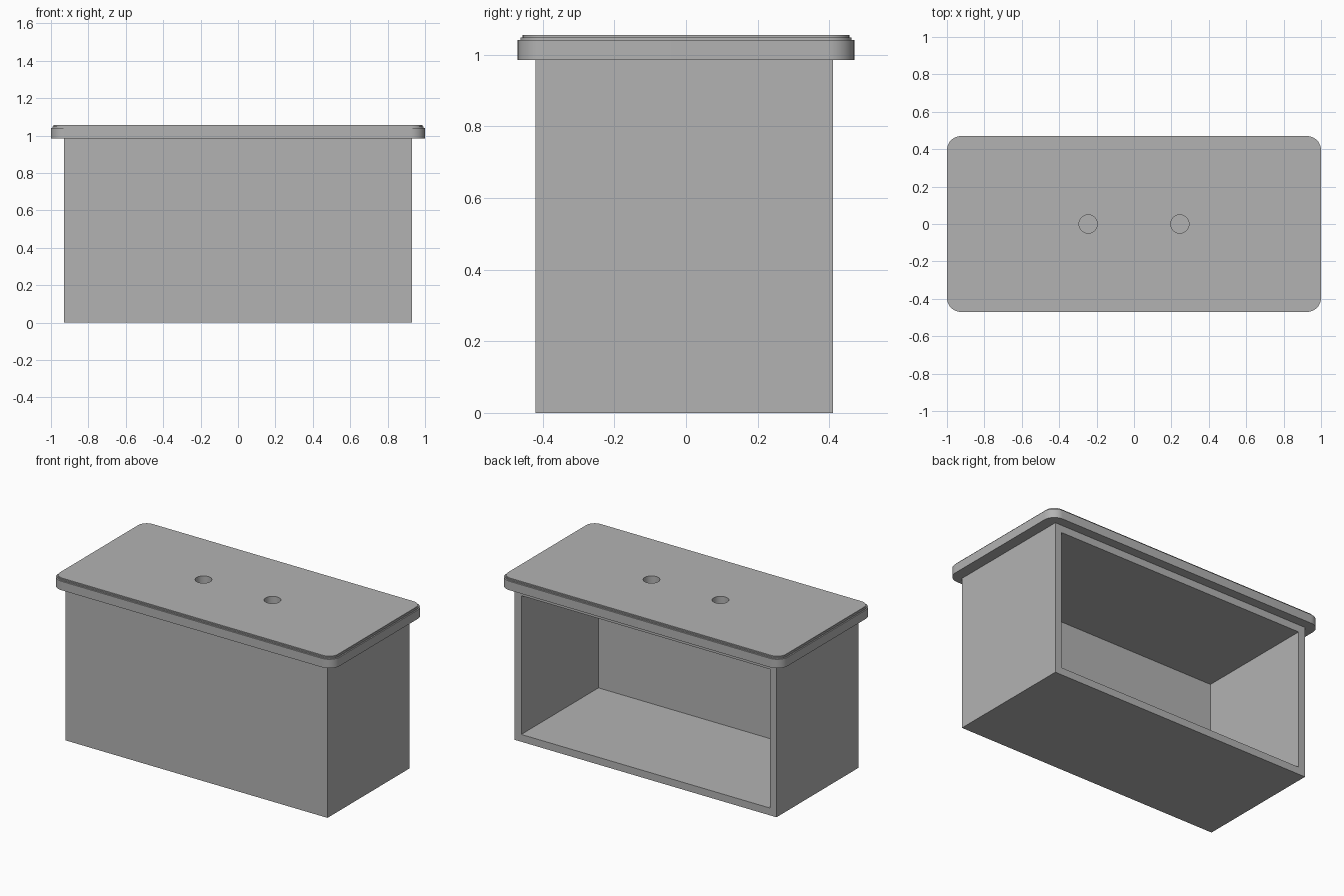
import bpy, bmesh
from math import cos, sin, pi, radians
from mathutils import Vector

cube = bpy.data.objects.get("Cube")
if cube:
    bpy.data.objects.remove(cube, do_unlink=True)

# Single plain grey
grey = bpy.data.materials.new("plain grey")
grey.use_nodes = True
grey.diffuse_color = (0.45, 0.45, 0.45, 1)
grey.node_tree.nodes["Principled BSDF"].inputs["Base Color"].default_value = grey.diffuse_color

BODY_TOP = 0.985
WALL = 0.047


def add_object(name, bm):
    bmesh.ops.recalc_face_normals(bm, faces=bm.faces)
    mesh = bpy.data.meshes.new(name)
    bm.to_mesh(mesh)
    bm.free()
    mesh.materials.append(grey)
    obj = bpy.data.objects.new(name, mesh)
    bpy.context.collection.objects.link(obj)
    return obj


def rounded_ring(bm, half_x, half_y, radius, z, steps=12):
    ring = []
    for quarter, (sx, sy) in enumerate([(1, 1), (-1, 1), (-1, -1), (1, -1)]):
        for i in range(steps + 1):
            a = (quarter + i / steps) * pi / 2
            ring.append(bm.verts.new((sx * (half_x - radius) + radius * cos(a),
                                      sy * (half_y - radius) + radius * sin(a), z)))
    return ring


# Box body, hollowed from the open back
bm = bmesh.new()
bmesh.ops.create_cube(bm, size=1)
front_y, back_y = -0.42, 0.41
for v in bm.verts:
    v.co = Vector((v.co.x * 1.86,
                   back_y if v.co.y > 0 else front_y,
                   BODY_TOP if v.co.z > 0 else 0))
bm.normal_update()
back = next(f for f in bm.faces if f.normal.y > 0.9)
bmesh.ops.inset_region(bm, faces=[back], thickness=WALL, use_even_offset=True)
pocket = bmesh.ops.extrude_discrete_faces(bm, faces=[back])["faces"][0]
for v in pocket.verts:
    v.co.y = front_y + WALL
add_object("box_body", bm)

# Lid with a finely stepped, rounded rim
bm = bmesh.new()
tiers = [(0, BODY_TOP), (0, 1.042), (0.008, 1.042),
         (0.008, 1.049), (0.014, 1.049), (0.014, 1.056)]
rings = [rounded_ring(bm, 1 - d, 0.47 - d, 0.075 - d, z) for d, z in tiers]
for low, high in zip(rings, rings[1:]):
    for i in range(len(low)):
        j = (i + 1) % len(low)
        bm.faces.new((low[i], low[j], high[j], high[i]))
bm.faces.new(rings[0])
bm.faces.new(rings[-1])
lid = add_object("lid", bm)

# Two round holes through the lid, stopping at the body
bm = bmesh.new()
for x in (-0.245, 0.245):
    made = bmesh.ops.create_cone(bm, cap_ends=True, segments=40,
                                 radius1=0.049, radius2=0.049, depth=0.2)
    bmesh.ops.translate(bm, verts=made["verts"], vec=(x, 0, 1.02))
cutter = add_object("hole_cutter", bm)
cutter.hide_render = True

cut = lid.modifiers.new("holes", 'BOOLEAN')
cut.object = cutter
cut.operation = 'DIFFERENCE'
cut.solver = 'EXACT'
bpy.ops.object.select_all(action='DESELECT')
lid.select_set(True)
bpy.context.view_layer.objects.active = lid
bpy.ops.object.modifier_apply(modifier=cut.name)
bpy.data.objects.remove(cutter, do_unlink=True)
bpy.ops.object.shade_smooth_by_angle(angle=radians(30))
